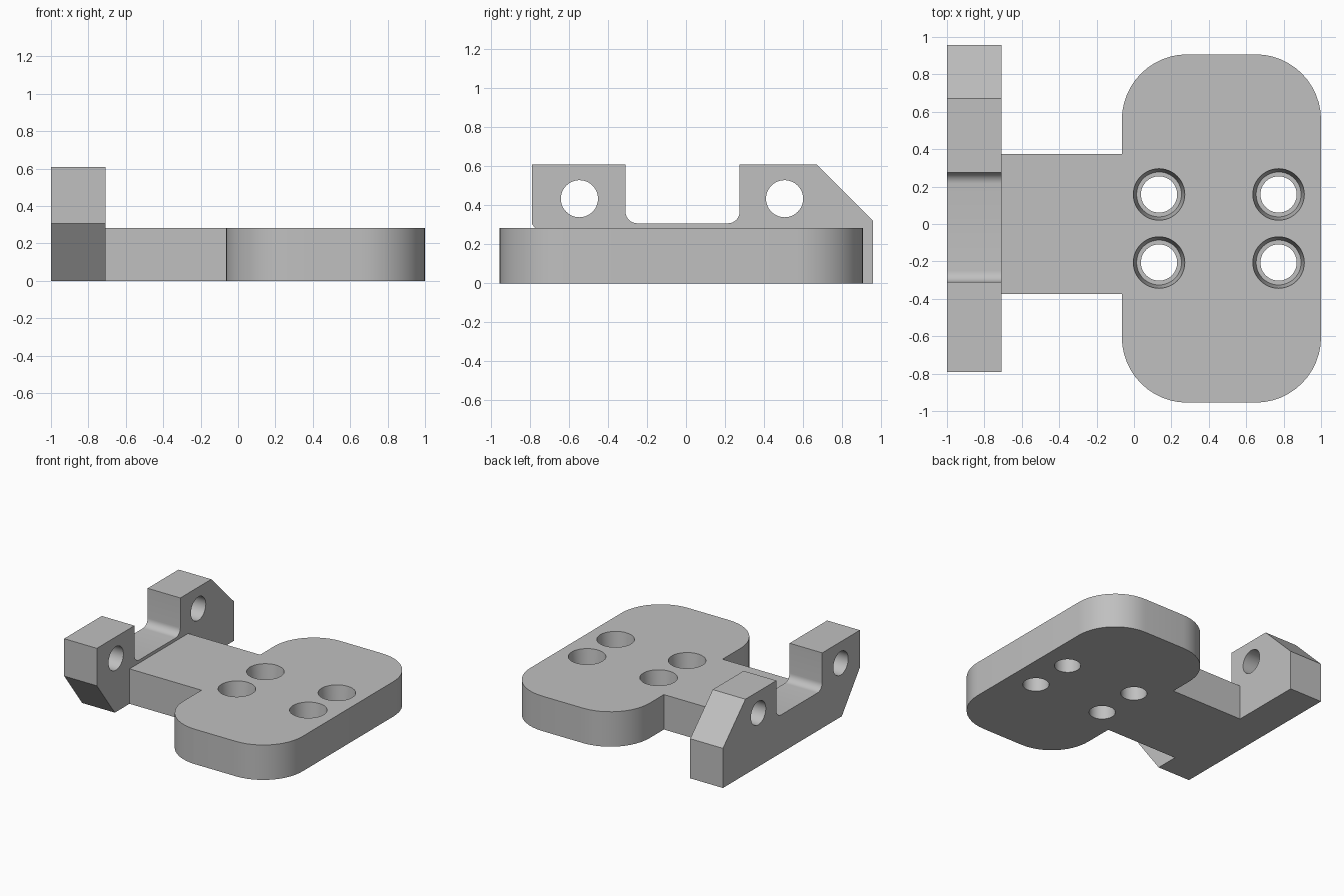
import bpy, bmesh, math
from mathutils import Matrix

cube = bpy.data.objects.get("Cube")
if cube:
    bpy.data.objects.remove(cube, do_unlink=True)

GREY = (0.527, 0.527, 0.527, 1.0)
metal = bpy.data.materials.new("grey metal")
metal.use_nodes = True
metal.diffuse_color = GREY
metal.node_tree.nodes["Principled BSDF"].inputs["Base Color"].default_value = GREY


def finish(bm, name):
    bmesh.ops.recalc_face_normals(bm, faces=bm.faces[:])
    mesh = bpy.data.meshes.new(name)
    bm.to_mesh(mesh)
    bm.free()
    mesh.materials.append(metal)
    obj = bpy.data.objects.new(name, mesh)
    bpy.context.collection.objects.link(obj)
    return obj


def extrude(name, points, depth):
    """Prism from 3D outline points, pushed along the depth vector."""
    bm = bmesh.new()
    face = bm.faces.new([bm.verts.new(p) for p in points])
    moved = bmesh.ops.extrude_face_region(bm, geom=[face])["geom"]
    verts = [v for v in moved if isinstance(v, bmesh.types.BMVert)]
    bmesh.ops.translate(bm, verts=verts, vec=depth)
    return finish(bm, name)


def cone(name, r1, r2, depth, matrix):
    bm = bmesh.new()
    bmesh.ops.create_cone(bm, cap_ends=True, segments=48, radius1=r1,
                          radius2=r2, depth=depth, matrix=matrix)
    return finish(bm, name)


def arc(cx, cy, r, start, end, steps=12):
    angles = [math.radians(start + (end - start) * i / steps) for i in range(steps + 1)]
    return [(cx + r * math.cos(a), cy + r * math.sin(a)) for a in angles]


def combine(target, tool, operation):
    mod = target.modifiers.new(operation.title(), 'BOOLEAN')
    mod.operation = operation
    mod.solver = 'EXACT'
    mod.object = tool
    bpy.context.view_layer.objects.active = target
    bpy.ops.object.modifier_apply(modifier=mod.name)
    bpy.data.objects.remove(tool, do_unlink=True)


# Rounded plate and its arm, drawn as one outline
LEFT, RIGHT, FRONT, BACK, R = -0.065, 1.0, -0.955, 0.907, 0.35
THICK = 0.282
outline = [(-0.85, 0.375), (-0.85, -0.373), (LEFT, -0.373)]
outline += arc(LEFT + R, FRONT + R, R, 180, 270)
outline += arc(RIGHT - R, FRONT + R, R, 270, 360)
outline += arc(RIGHT - R, BACK - R, R, 0, 90)
outline += arc(LEFT + R, BACK - R, R, 90, 180)
outline += [(LEFT, 0.375)]
body = extrude("mounting_bracket", [(x, y, 0) for x, y in outline], (0, 0, THICK))

# Counterbored screw holes
for x in (0.134, 0.773):
    for y in (-0.206, 0.158):
        combine(body, cone("screw_hole", 0.097, 0.097, 1.0,
                           Matrix.Translation((x, y, 0))), 'DIFFERENCE')
        combine(body, cone("counterbore", 0.12, 0.138, 0.17,
                           Matrix.Translation((x, y, 0.2))), 'DIFFERENCE')

# Hinge rail: two lugs with a filleted gap and sloped ends
TOP, FLOOR, F = 0.607, 0.307, 0.06
side = [(-0.56, 0), (0.957, 0), (0.957, 0.32), (0.67, TOP), (0.275, TOP)]
side += arc(0.275 - F, FLOOR + F, F, 0, -90, 8)
side += arc(-0.31 + F, FLOOR + F, F, 270, 180, 8)
side += [(-0.31, TOP), (-0.79, TOP), (-0.79, 0.305)]
rail = extrude("hinge_rail", [(-1.0, y, z) for y, z in side], (0.292, 0, 0))

# Pin holes through the lugs
for y in (-0.546, 0.505):
    turn = Matrix.Translation((-0.85, y, 0.433)) @ Matrix.Rotation(math.pi / 2, 4, 'Y')
    combine(rail, cone("pin_hole", 0.095, 0.095, 0.6, turn), 'DIFFERENCE')

combine(body, rail, 'UNION')

# Smooth the round walls, keep the machined edges crisp
bpy.ops.object.select_all(action='DESELECT')
body.select_set(True)
bpy.context.view_layer.objects.active = body
bpy.ops.object.shade_smooth_by_angle(angle=math.radians(25))
